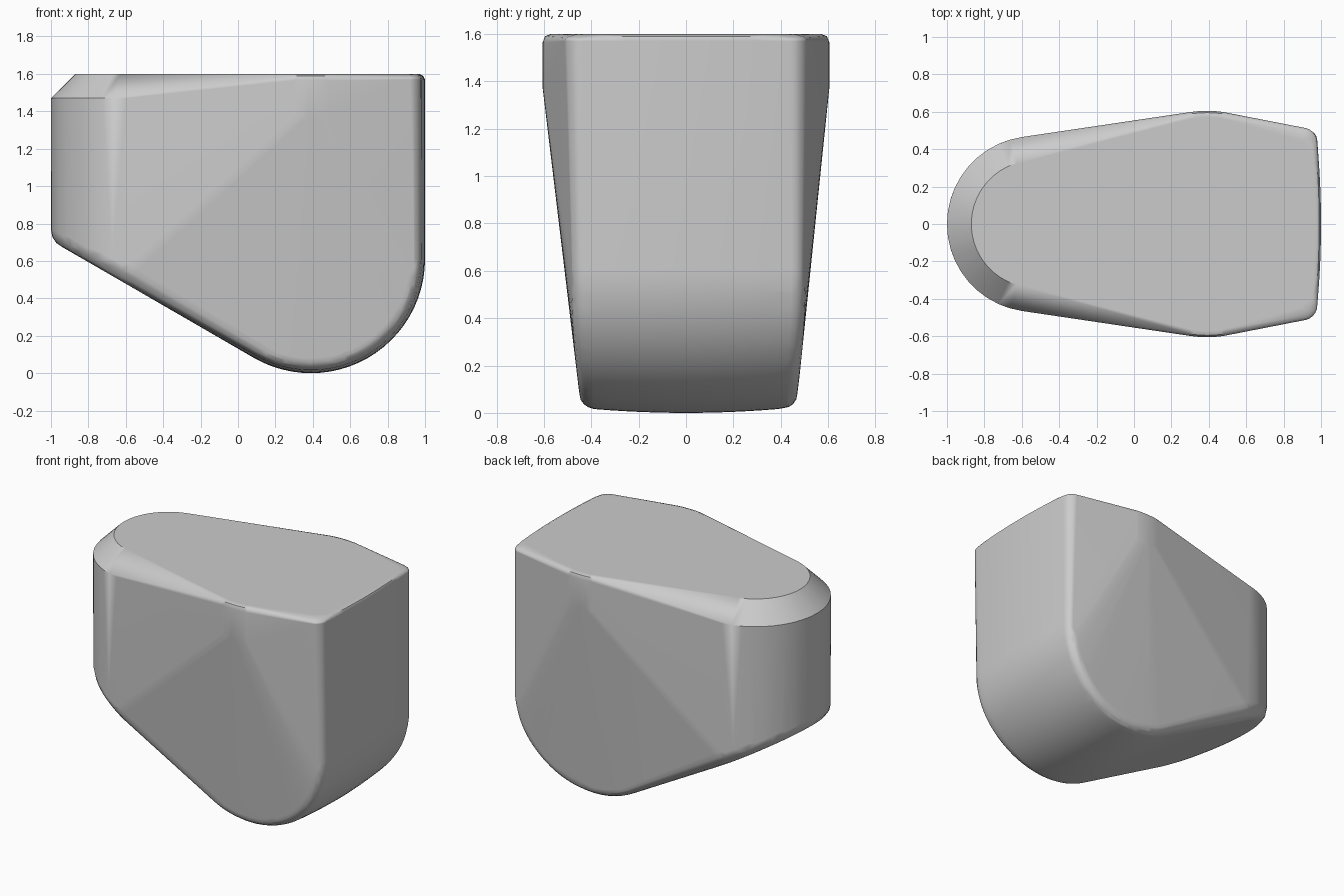
import bpy
import bmesh
from math import sin, cos, pi, radians, sqrt

if "Cube" in bpy.data.objects:
    bpy.data.objects.remove(bpy.data.objects["Cube"], do_unlink=True)

NOSE_X, NOSE_R = -0.53, 0.47
HEEL_X, HEEL_Z, HEEL_R = 0.39, 0.61, 0.61
TOP = 1.6

points = []


def ball(x, y, z, r, rz=None, steps=5):
    """Rounded corner: an ellipsoid of points for the hull."""
    rz = rz or r
    for i in range(-steps, steps + 1):
        lat = i * pi / 2 / steps
        for j in range(4 * steps):
            lon = j * pi / 2 / steps
            points.append((x + r * cos(lat) * cos(lon),
                           y + r * cos(lat) * sin(lon),
                           z + rz * sin(lat)))


def slope_z(x):
    """Height of the sloping underside."""
    a = radians(240)
    return HEEL_Z + HEEL_R * sin(a) - (x - HEEL_X - HEEL_R * cos(a)) * sqrt(1 / 3)


# Rounded nose: vertical wall, chamfer and soft lower rim
for k in range(25):
    a = radians(82 + k * 196 / 24)
    c, s = cos(a), sin(a)
    points.append((NOSE_X + NOSE_R * c, NOSE_R * s, 1.47))
    points.append((NOSE_X + 0.34 * c, 0.34 * s, TOP))
    r = 0.1
    x = NOSE_X + (NOSE_R - r) * c
    ball(x, (NOSE_R - r) * s, slope_z(x) + r * 1.155, r, steps=4)

for side in (-1, 1):
    # Widest part of the flanks, softened towards the top
    for k in range(-4, 5):
        a = radians(k * 2.2)
        for w, z in ((0.6, 1.37), (0.6, 1.565), (0.59, 1.59), (0.565, TOP)):
            points.append((HEEL_X + w * sin(a), side * (0.005 + w * cos(a)), z))
    # Upper back corners
    ball(0.90, side * 0.435, TOP - 0.03, 0.08, 0.03, 6)
    # Rounded edges that run around the heel
    low = 0.46 + side * 0.01
    for k in range(25):
        a = radians(-5 * k)
        r = 0.06
        w = low + 0.035 * cos(a) ** 2 * (a > -pi / 2)
        R = HEEL_R - 0.02 - r
        ball(HEEL_X + R * cos(a), side * (w - r), HEEL_Z + R * sin(a), r, steps=4)

# Gentle crown across the back wall and heel
for k in range(-6, 7):
    y = k * 0.065
    R = HEEL_R - 0.02 * (y / 0.43) ** 2
    points += [(HEEL_X + R, y, 1.57), (HEEL_X + R - 0.01, y, 1.59),
               (HEEL_X + R - 0.03, y, TOP)]
    for j in range(25):
        a = radians(-5 * j)
        points.append((HEEL_X + R * cos(a), y, HEEL_Z + R * sin(a)))

# Skin the body over the guide points
bm = bmesh.new()
for p in points:
    bm.verts.new(p)
bmesh.ops.remove_doubles(bm, verts=bm.verts[:], dist=0.002)
hull = bmesh.ops.convex_hull(bm, input=bm.verts[:])
loose = [v for v in bm.verts if not v.link_faces]
bmesh.ops.delete(bm, geom=loose, context='VERTS')
bmesh.ops.dissolve_limit(bm, angle_limit=radians(0.5),
                         verts=bm.verts[:], edges=bm.edges[:])
bmesh.ops.recalc_face_normals(bm, faces=bm.faces[:])
mesh = bpy.data.meshes.new("rounded_body")
bm.to_mesh(mesh)
bm.free()
body = bpy.data.objects.new("rounded_body", mesh)
bpy.context.collection.objects.link(body)

# Plain grey finish
color = (0.6, 0.6, 0.6, 1)
grey = bpy.data.materials.new("plain_grey")
grey.use_nodes = True
grey.diffuse_color = color
grey.node_tree.nodes["Principled BSDF"].inputs["Base Color"].default_value = color
mesh.materials.append(grey)

# Smooth shading that keeps the flat faces clean
bpy.ops.object.select_all(action='DESELECT')
body.select_set(True)
bpy.context.view_layer.objects.active = body
bpy.ops.object.shade_smooth_by_angle(angle=radians(35))
weighted = body.modifiers.new("flat_faces", 'WEIGHTED_NORMAL')
weighted.keep_sharp = True
